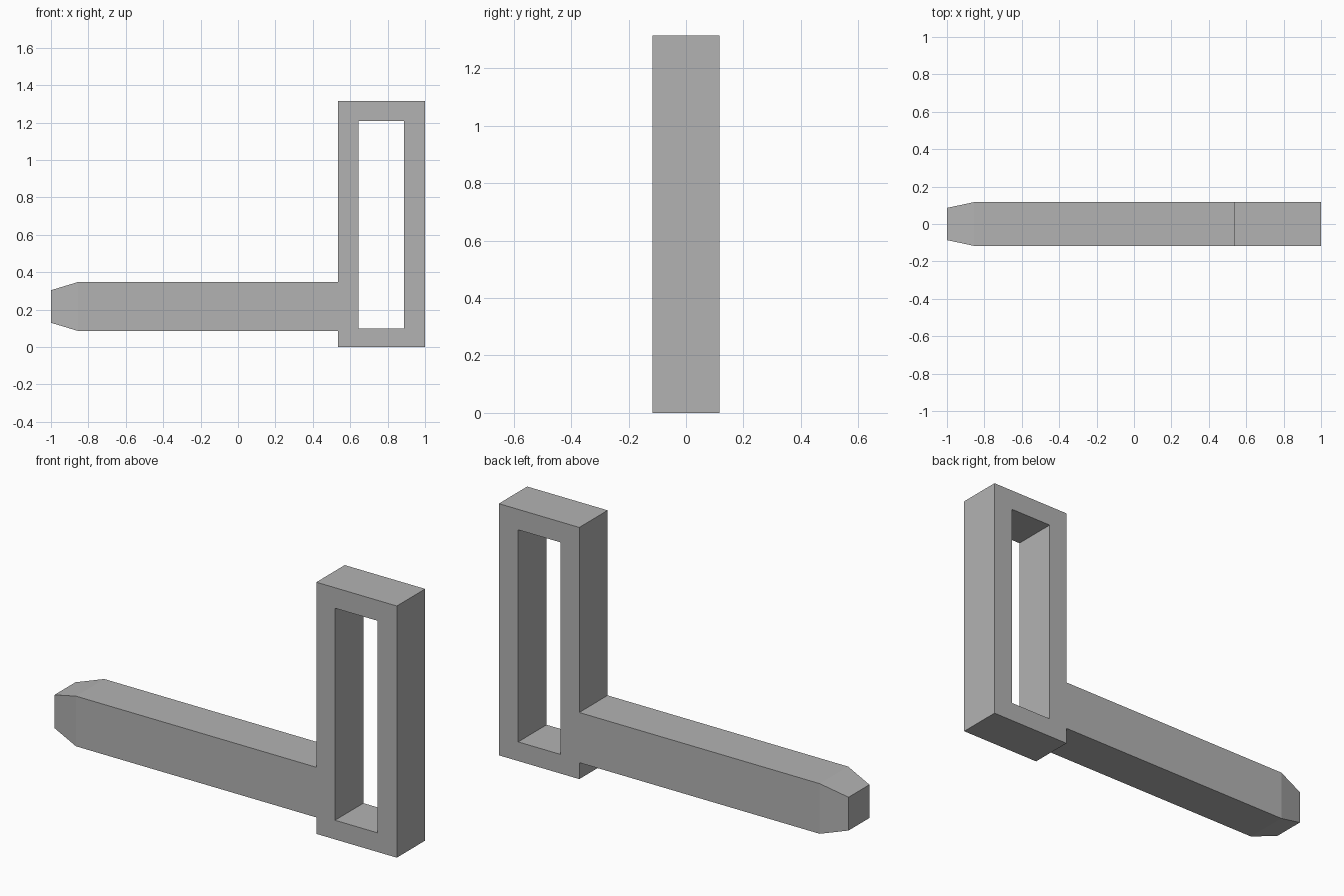
import bpy
import bmesh

cube = bpy.data.objects.get("Cube")
if cube:
    bpy.data.objects.remove(cube, do_unlink=True)

HALF_DEPTH = 0.117

grey = bpy.data.materials.new("plain_grey")
grey.use_nodes = True
colour = (0.45, 0.45, 0.45, 1)
grey.diffuse_color = colour
grey.node_tree.nodes["Principled BSDF"].inputs["Base Color"].default_value = colour


def finish(name, bm):
    bmesh.ops.recalc_face_normals(bm, faces=bm.faces[:])
    mesh = bpy.data.meshes.new(name)
    bm.to_mesh(mesh)
    bm.free()
    mesh.materials.append(grey)
    obj = bpy.data.objects.new(name, mesh)
    bpy.context.collection.objects.link(obj)
    return obj


def bridge(bm, a, b):
    """Join two four-cornered loops with quads."""
    for i in range(4):
        j = (i + 1) % 4
        bm.faces.new((a[i], a[j], b[j], b[i]))


# Upright frame with a rectangular slot
bm = bmesh.new()


def rectangle(x0, x1, z0, z1, y):
    return [bm.verts.new((x, y, z))
            for x, z in ((x0, z0), (x1, z0), (x1, z1), (x0, z1))]


loops = []
for y in (-HALF_DEPTH, HALF_DEPTH):
    outer = rectangle(0.535, 1.0, 0.0, 1.315, y)
    inner = rectangle(0.643, 0.888, 0.1, 1.208, y)
    bridge(bm, outer, inner)
    loops.append((outer, inner))
for front, back in zip(*loops):
    bridge(bm, front, back)
finish("slotted_frame", bm)

# Horizontal arm with a tapered tip, open where it meets the frame
bm = bmesh.new()
ARM_Z = 0.217
sections = []
for x, half_y, half_z in ((-1.0, 0.086, 0.087),
                          (-0.855, HALF_DEPTH, 0.131),
                          (0.535, HALF_DEPTH, 0.131)):
    sections.append([bm.verts.new((x, sy * half_y, ARM_Z + sz * half_z))
                     for sy, sz in ((-1, -1), (1, -1), (1, 1), (-1, 1))])
bm.faces.new(sections[0])
for a, b in zip(sections, sections[1:]):
    bridge(bm, a, b)
finish("tapered_arm", bm)
